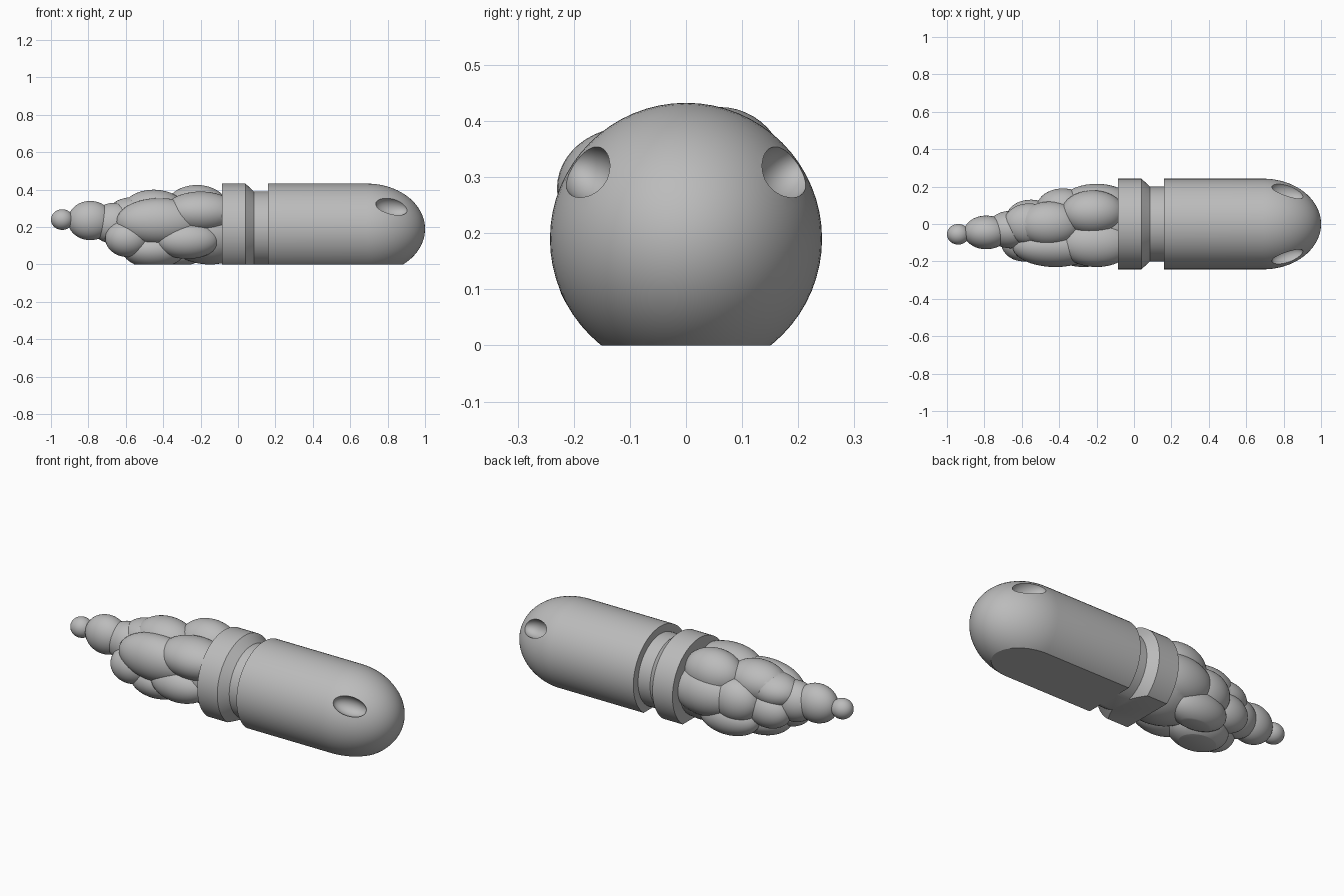
import bpy, bmesh, math
from mathutils import Matrix, Vector

cube = bpy.data.objects.get("Cube")
if cube:
    bpy.data.objects.remove(cube)

AXIS_Z = 0.19      # height of the long axis
RADIUS = 0.2425    # outer radius of shell and collar
NECK = 0.2         # radius of the groove
NOSE_START, NOSE_LEN = 0.69, 0.31

grey = bpy.data.materials.new("plain_grey")
grey.use_nodes = True
colour = (0.5, 0.5, 0.5, 1)
grey.diffuse_color = colour
grey.node_tree.nodes["Principled BSDF"].inputs["Base Color"].default_value = colour


def make_object(name, bm):
    bmesh.ops.recalc_face_normals(bm, faces=bm.faces)
    mesh = bpy.data.meshes.new(name)
    bm.to_mesh(mesh)
    bm.free()
    obj = bpy.data.objects.new(name, mesh)
    bpy.context.collection.objects.link(obj)
    mesh.materials.append(grey)
    return obj


def trim(bm, point, normal):
    """Slice off everything beyond the plane and close the cut."""
    cut = bmesh.ops.bisect_plane(bm, geom=bm.verts[:] + bm.edges[:] + bm.faces[:], dist=1e-6,
                                 plane_co=point, plane_no=normal, clear_outer=True)
    edges = [e for e in cut["geom_cut"] if isinstance(e, bmesh.types.BMEdge)]
    if edges:
        bmesh.ops.holes_fill(bm, edges=edges, sides=0)


def lathe(name, profile, segments=64):
    """Turn (x, radius) pairs around the long axis, with a flat underside."""
    bm = bmesh.new()
    verts = [bm.verts.new((x, 0, AXIS_Z + r)) for x, r in profile]
    edges = [bm.edges.new(pair) for pair in zip(verts, verts[1:])]
    bmesh.ops.spin(bm, geom=verts + edges, cent=(0, 0, AXIS_Z), axis=(1, 0, 0),
                   angle=math.tau, steps=segments, use_merge=True)
    bmesh.ops.remove_doubles(bm, verts=bm.verts, dist=1e-5)
    trim(bm, (0, 0, 0), (0, 0, -1))
    return make_object(name, bm)


def ellipsoid(bm, centre, radii, turn=Matrix.Identity(4)):
    matrix = Matrix.Translation(centre) @ turn @ Matrix.Diagonal((*radii, 1))
    bmesh.ops.create_uvsphere(bm, u_segments=40, v_segments=24, radius=1, matrix=matrix)


def boolean(obj, other, operation):
    mod = obj.modifiers.new(operation.lower(), "BOOLEAN")
    mod.operation, mod.object, mod.solver = operation, other, "EXACT"
    bpy.context.view_layer.objects.active = obj
    bpy.ops.object.modifier_apply(modifier=mod.name)
    bpy.data.objects.remove(other)


def smooth(obj):
    bpy.ops.object.select_all(action="DESELECT")
    obj.select_set(True)
    bpy.context.view_layer.objects.active = obj
    bpy.ops.object.shade_smooth_by_angle(angle=math.radians(30))


# Rounded shell with a long elliptical nose
steps = 20
nose = [(NOSE_START + NOSE_LEN * math.sin(a), RADIUS * math.cos(a))
        for a in (math.pi / 2 * i / steps for i in range(steps + 1))]
shell = lathe("body_shell", [(0.16, 0), (0.16, RADIUS)] + nose)

# Scooped eye sockets on both sides of the nose
for side in (-1, 1):
    bm = bmesh.new()
    outward = Vector((0.36, side * 0.83, 0.56)).normalized()
    along = Vector((1, 0, 0))
    along = (along - outward * along.dot(outward)).normalized()
    across = outward.cross(along)
    turn = Matrix((along, across, outward)).transposed().to_4x4()
    ellipsoid(bm, (0.822, side * 0.176, 0.309), (0.09, 0.05, 0.055), turn)
    boolean(shell, make_object("eye_cutter", bm), "DIFFERENCE")
smooth(shell)

# Collar with a chamfer down to the neck groove
collar = lathe("collar_and_neck", [(-0.085, 0), (-0.085, RADIUS), (0.04, RADIUS),
                                   (0.085, NECK), (0.16, NECK), (0.16, 0)])
smooth(collar)

# Billowing tail: centre and radii of each puff, from the tip to the collar
puffs = [
    ((-.94, -.055, .24), (.06, .055, .055)),
    ((-.79, -.045, .235), (.12, .09, .105)),
    ((-.66, -.03, .22), (.13, .1, .11)),
    ((-.56, 0, .27), (.14, .11, .09)),
    ((-.59, -.1, .14), (.12, .1, .1)),
    ((-.42, -.12, .23), (.23, .11, .125)),
    ((-.2, -.1, .28), (.2, .13, .11)),
    ((-.27, -.13, .13), (.17, .1, .1)),
    ((-.45, -.05, .08), (.17, .13, .1)),
    ((-.22, .06, .3), (.17, .12, .125)),
    ((-.45, 0, .29), (.17, .12, .11)),
    ((-.2, .1, .2), (.2, .115, .13)),
    ((-.38, .09, .2), (.14, .1, .12)),
    ((-.55, .04, .17), (.13, .09, .1)),
    ((-.33, .08, .09), (.18, .1, .1)),
    ((-.15, 0, .18), (.25, .18, .18)),
]
tail = None
for centre, radii in puffs:
    bm = bmesh.new()
    ellipsoid(bm, centre, radii)
    puff = make_object("tail_puffs", bm)
    if tail:
        boolean(tail, puff, "UNION")
    else:
        tail = puff

# Flat underside, and a clean joint at the collar
bm = bmesh.new()
bm.from_mesh(tail.data)
trim(bm, (0, 0, 0), (0, 0, -1))
trim(bm, (-0.085, 0, 0), (1, 0, 0))
bm.to_mesh(tail.data)
bm.free()
smooth(tail)
